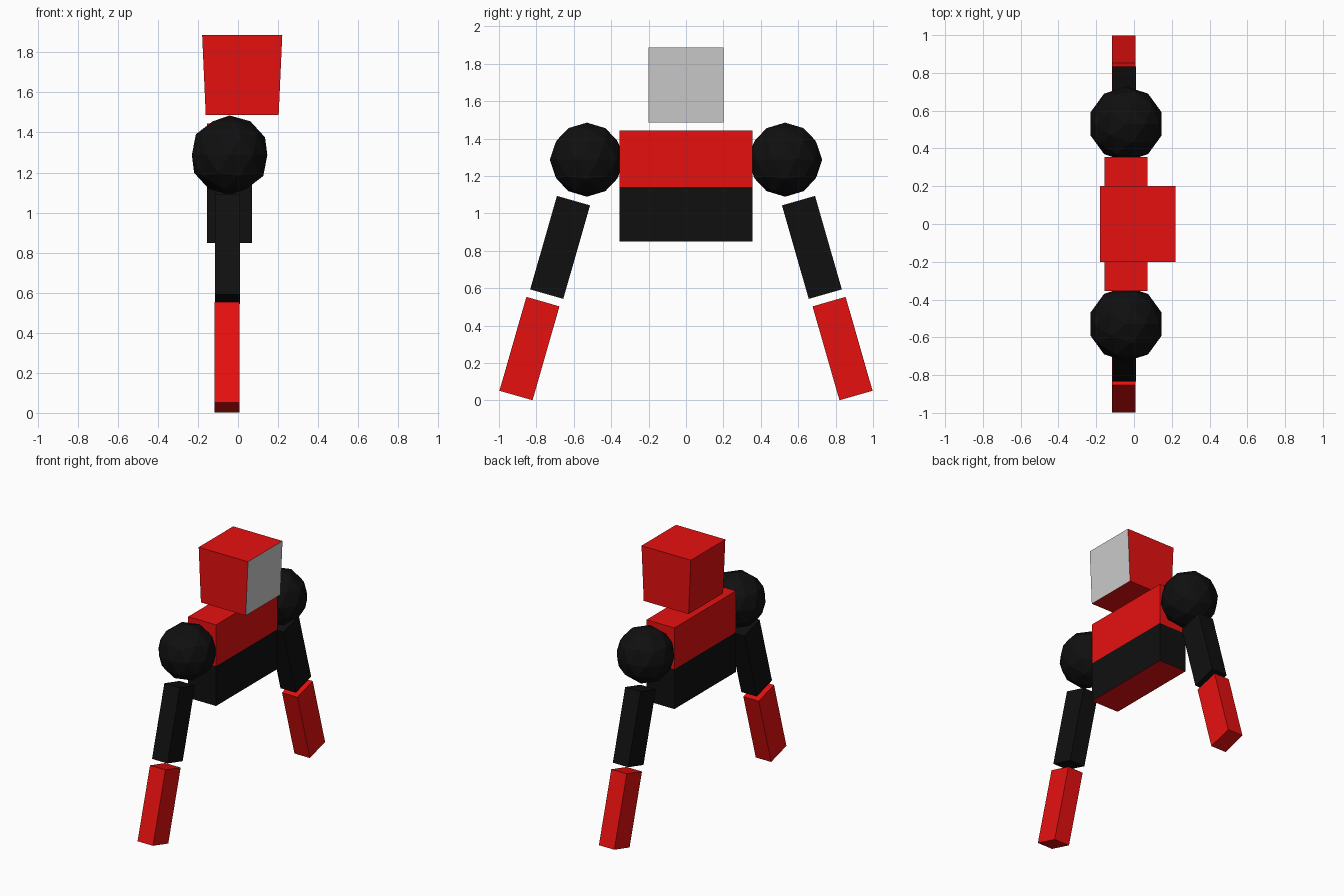
import bpy
import bmesh
import math
from mathutils import Matrix, Vector

if "Cube" in bpy.data.objects:
    bpy.data.objects.remove(bpy.data.objects["Cube"], do_unlink=True)


def material(name, rgb):
    mat = bpy.data.materials.new(name)
    mat.use_nodes = True
    color = (*rgb, 1.0)
    mat.diffuse_color = color
    mat.node_tree.nodes["Principled BSDF"].inputs["Base Color"].default_value = color
    return mat


RED = material("red", (0.8, 0.005, 0.005))
BLACK = material("black", (0.005, 0.005, 0.005))
GREY = material("grey", (0.6, 0.6, 0.6))


def finish(bm, name, mats, location, tilt=0.0):
    bm.normal_update()
    mesh = bpy.data.meshes.new(name)
    bm.to_mesh(mesh)
    bm.free()
    for mat in mats:
        mesh.materials.append(mat)
    obj = bpy.data.objects.new(name, mesh)
    obj.location = location
    obj.rotation_euler.x = tilt
    bpy.context.collection.objects.link(obj)
    return obj


def box(size):
    bm = bmesh.new()
    bmesh.ops.create_cube(bm, size=1.0, matrix=Matrix.Diagonal((*size, 1.0)))
    bm.normal_update()
    return bm


# Head: block tapered towards its base, with a grey face panel
bm = box((0.4, 0.4, 0.4))
for v in bm.verts:
    if v.co.z < 0:
        v.co.x *= 0.91
for f in bm.faces:
    f.material_index = 1 if f.normal.x > 0.9 else 0
finish(bm, "head", [RED, GREY], (0.021, 0, 1.687))

# Torso: red chest over a black waist band, red underside
bm = box((0.226, 0.712, 0.595))
split = -0.006
bmesh.ops.bisect_plane(bm, geom=bm.verts[:] + bm.edges[:] + bm.faces[:],
                       plane_co=Vector((0, 0, split)), plane_no=Vector((0, 0, 1)))
bm.normal_update()
for f in bm.faces:
    is_waist = f.calc_center_median().z < split and f.normal.z > -0.5
    f.material_index = 1 if is_waist else 0
finish(bm, "torso", [RED, BLACK], (-0.042, 0, 1.146))

# Shoulders and arms on both sides
for side, label in ((1, "back"), (-1, "front")):
    bm = bmesh.new()
    bmesh.ops.create_icosphere(bm, subdivisions=2, radius=0.198)
    finish(bm, label + "_shoulder", [BLACK], (-0.042, side * 0.53, 1.287))

    tilt = side * math.radians(16)
    finish(box((0.125, 0.184, 0.52)), label + "_upper_arm", [BLACK],
           (-0.052, side * 0.673, 0.818), tilt)
    finish(box((0.125, 0.184, 0.522)), label + "_forearm", [RED],
           (-0.054, side * 0.837, 0.277), tilt)
